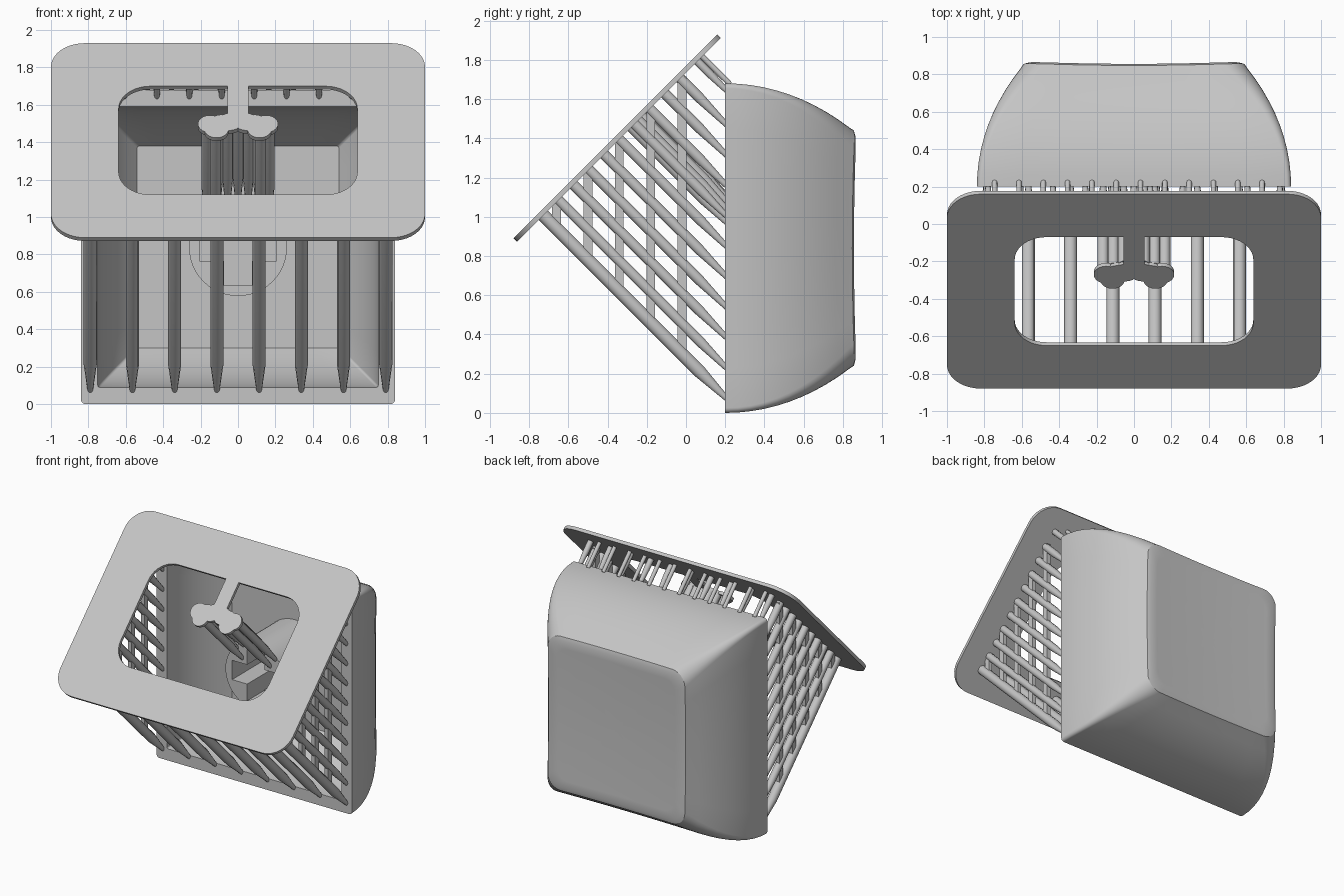
import bpy, bmesh, math
from mathutils import Vector, Matrix

cube = bpy.data.objects.get("Cube")
if cube:
    bpy.data.objects.remove(cube, do_unlink=True)

grey = bpy.data.materials.new("light grey resin")
grey.use_nodes = True
colour = (0.56, 0.56, 0.56, 1)
grey.diffuse_color = colour
grey.node_tree.nodes["Principled BSDF"].inputs["Base Color"].default_value = colour


def add_object(name, mesh, angle=35):
    mesh.materials.clear()
    mesh.materials.append(grey)
    obj = bpy.data.objects.new(name, mesh)
    bpy.context.collection.objects.link(obj)
    bpy.ops.object.select_all(action='DESELECT')
    obj.select_set(True)
    bpy.context.view_layer.objects.active = obj
    bpy.ops.object.shade_smooth_by_angle(angle=math.radians(angle))
    return obj


def finish(name, bm, angle=35):
    bmesh.ops.recalc_face_normals(bm, faces=bm.faces[:])
    mesh = bpy.data.meshes.new(name)
    bm.to_mesh(mesh)
    bm.free()
    return add_object(name, mesh, angle)


def loft(bm, rings):
    """Skin a list of equal point rings and close both ends."""
    loops = [[bm.verts.new(p) for p in ring] for ring in rings]
    n = len(loops[0])
    for a, b in zip(loops, loops[1:]):
        for i in range(n):
            j = (i + 1) % n
            bm.faces.new((a[i], a[j], b[j], b[i]))
    bm.faces.new(loops[0])
    bm.faces.new(loops[-1])


def rounded_rect(hx, hy, r, arc=6, side=8):
    """Outline with points along the straight sides as well as the corners."""
    corners = []
    for k, (sx, sy) in enumerate([(1, 1), (-1, 1), (-1, -1), (1, -1)]):
        c = Vector((sx * (hx - r), sy * (hy - r)))
        corners.append([c + r * Vector((math.cos(a), math.sin(a)))
                        for a in [math.pi / 2 * (k + i / arc) for i in range(arc + 1)]])
    pts = []
    for k in range(4):
        pts += corners[k]
        end, start = corners[k][-1], corners[(k + 1) % 4][0]
        pts += [end.lerp(start, i / side) for i in range(1, side)]
    return pts


def extruded(name, outlines, depth, matrix):
    """Flat outlines, inner ones cutting holes, extruded to a solid."""
    curve = bpy.data.curves.new(name, 'CURVE')
    curve.dimensions = '2D'
    curve.fill_mode = 'BOTH'
    curve.extrude = depth / 2
    for pts in outlines:
        spline = curve.splines.new('POLY')
        spline.points.add(len(pts) - 1)
        for p, q in zip(spline.points, pts):
            p.co = (q[0], q[1], 0, 1)
        spline.use_cyclic_u = True
    temp = bpy.data.objects.new("temp", curve)
    bpy.context.collection.objects.link(temp)
    deps = bpy.context.evaluated_depsgraph_get()
    mesh = bpy.data.meshes.new_from_object(temp.evaluated_get(deps))
    bpy.data.objects.remove(temp, do_unlink=True)
    mesh.transform(matrix)
    return add_object(name, mesh)


# Hollow cap: outer shell from dished end to rim, then the inside wall
MID, RIM = 0.84, 0.2


def dish(x, z):
    return 0.845 + 0.012 * ((x / 0.58) ** 2 + (z / 0.59) ** 2)


def outer_ring(t, hx, hz, r):
    return [(p.x, RIM + (dish(p.x, p.y) - RIM) * t, MID + p.y)
            for p in rounded_rect(hx, hz, r)]


rings = [outer_ring(1, 0.56 * s, 0.57 * s, 0.1 * s) for s in (0.03, 0.25, 0.5, 0.75, 0.9, 1)]
rings.append(outer_ring(0.985, 0.59, 0.6, 0.11))
for i in range(10, -1, -1):
    t = 0.95 * i / 10
    rings.append(outer_ring(t, 0.84 - 0.26 * t * t, 0.84 - 0.25 * t * t, 0.025 + 0.09 * t * t))
for i in range(9):
    t = i / 8
    h = 0.75 - 0.21 * t * t
    rings.append([(p.x, RIM + 0.5 * t, MID + p.y) for p in rounded_rect(h, h, 0.012)])
bm = bmesh.new()
loft(bm, rings)
finish("cap_shell", bm, 32)

# Round stem with a cross-shaped socket
circle = [(0.262 * math.cos(a), 0.262 * math.sin(a))
          for a in [math.tau * i / 48 for i in range(48)]]
L, W = 0.205, 0.075
cross = [(W, W), (W, L), (-W, L), (-W, W), (-L, W), (-L, -W),
         (-W, -W), (-W, -L), (W, -L), (W, -W), (L, -W), (L, W)]
upright = Matrix.Translation((0, 0.47, MID)) @ Matrix.Rotation(math.pi / 2, 4, 'X')
extruded("stem", [circle, cross], 0.5, upright)

# Tilted base plate with a window
THICK = 0.025
tilt = (Matrix.Translation((0, -0.36, 1.41)) @ Matrix.Rotation(math.pi / 4, 4, 'X')
        @ Matrix.Translation((0, 0, -THICK / 2)))
extruded("base_plate", [rounded_rect(1, 0.735, 0.18, 10),
                        rounded_rect(0.638, 0.41, 0.17, 10)], THICK, tilt)

# Tongue and lobed pad hanging into the window
extruded("plate_tongue", [[(-0.055, 0.12), (0.055, 0.12), (0.055, 0.42), (-0.055, 0.42)]],
         THICK, tilt)
bm = bmesh.new()
for x, v in [(0.15, 0.125), (0.115, 0.085), (0.09, 0.13), (0.045, 0.14)]:
    for s in (-1, 1):
        bmesh.ops.create_cone(bm, cap_ends=True, segments=20, radius1=0.065, radius2=0.065,
                              depth=THICK, matrix=tilt @ Matrix.Translation((s * x, v, 0)))
finish("lobed_pad", bm)

# Support rods: square to the plate, tapering to a fine tip
UNDER = 1.77 - THICK * math.sqrt(2)
DOWN = Vector((0, 1, -1)).normalized()
SIDE = Vector((1, 0, 0))
ACROSS = Vector((0, 1, 1)).normalized()


def rod(bm, x, y, z, r, tip=0.014, taper=0.2):
    end = Vector((x, y, z))
    length = (UNDER - (z - y)) / math.sqrt(2) + 0.005
    taper = min(taper, length * 0.6)
    rings = []
    for back, radius in ((length, r), (taper, r), (0, tip)):
        c = end - DOWN * back
        rings.append([c + radius * (SIDE * math.cos(a) + ACROSS * math.sin(a))
                      for a in [math.tau * i / 10 for i in range(10)]])
    loft(bm, rings)


bm = bmesh.new()
for i in range(8):
    rod(bm, -0.79 + 0.2257 * i, 0.21, 0.07, 0.035)
finish("bottom_support_rods", bm, 40)

bm = bmesh.new()
for i in range(10):
    rod(bm, -0.78 + 0.1733 * i, 0.21, 1.64, 0.022)
for i in range(12):
    rod(bm, -0.745 + 0.13 * i, 0.225, 1.675, 0.015)
finish("top_support_rods", bm, 40)

for name, s in (("left", 1), ("right", -1)):
    bm = bmesh.new()
    for i in range(1, 10):
        rod(bm, s * 0.79, 0.21, 0.07 + 0.155 * i, 0.028)
    finish(name + "_support_rods", bm, 40)
    # Upright braces tying the side rods together
    bm = bmesh.new()
    for i in range(5):
        y = -0.66 + 0.16 * i
        low, high = 0.27 - y, UNDER + y
        bmesh.ops.create_cube(bm, size=1, matrix=Matrix.Translation(
            (s * 0.79, y, (low + high) / 2)) @ Matrix.Diagonal((0.03, 0.045, high - low, 1)))
    finish(name + "_braces", bm)

# Rods holding the stem
bm = bmesh.new()
for i in range(-3, 4):
    x = 0.055 * i
    rod(bm, x, 0.23, MID + math.sqrt(0.24 ** 2 - x * x), 0.03)
for x in (-0.12, 0.12):
    rod(bm, x, 0.23, MID + 0.11, 0.03)
finish("stem_support_rods", bm, 40)
